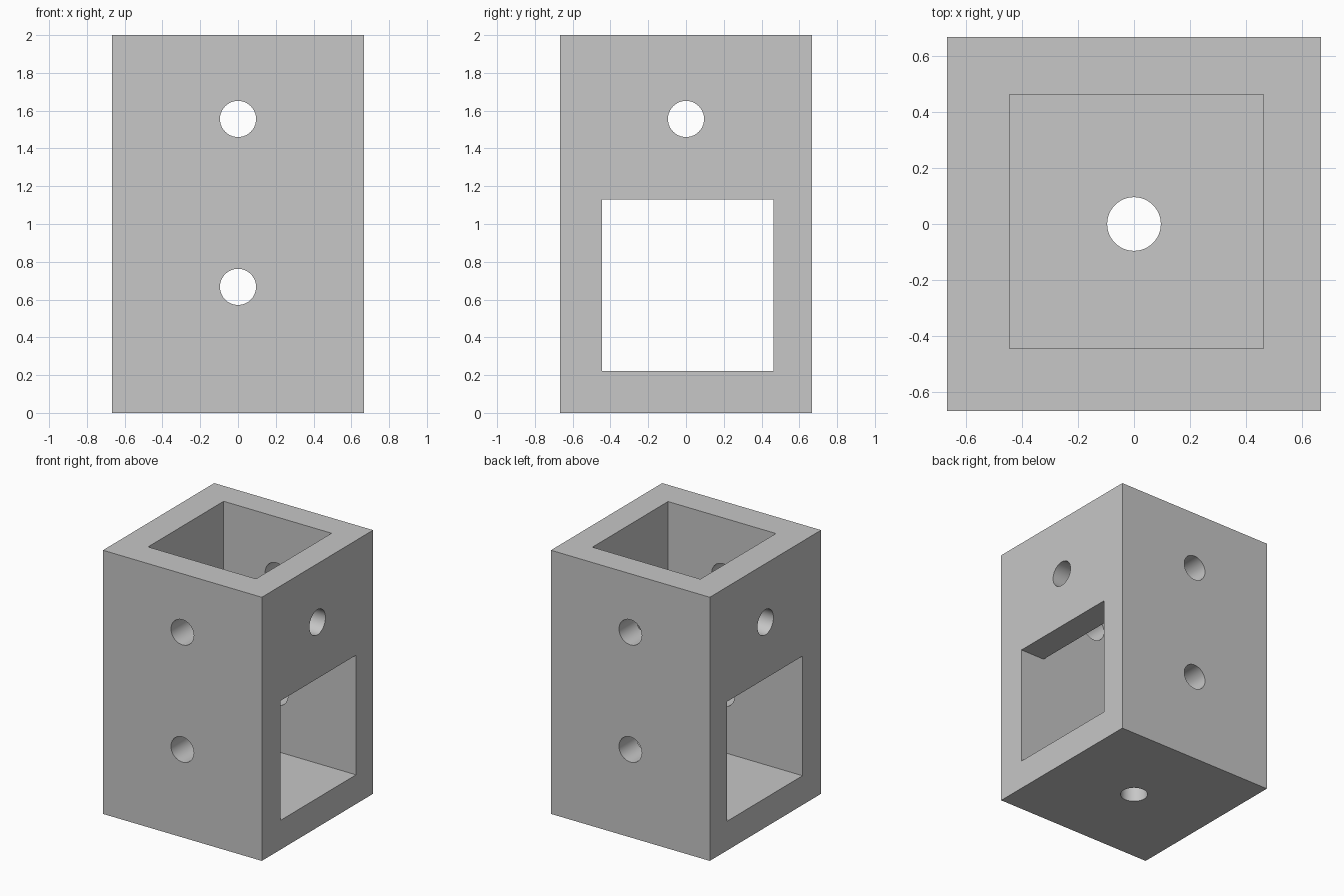
import bpy
import bmesh
import math
from mathutils import Matrix

cube = bpy.data.objects.get("Cube")
if cube:
    bpy.data.objects.remove(cube, do_unlink=True)

HALF = 2 / 3             # half the block width
HEIGHT = 2.0
LOW, HIGH = -0.444, 0.462  # pocket limits across the block
FLOOR, LINTEL = 0.222, 1.129
HOLE = 0.0956            # screw hole radius
UPPER, LOWER = 1.556, 0.667

grey = bpy.data.materials.new("plain grey")
grey.use_nodes = True
colour = (0.57, 0.57, 0.57, 1)
grey.diffuse_color = colour
grey.node_tree.nodes["Principled BSDF"].inputs["Base Color"].default_value = colour


def make_object(name, bm):
    bmesh.ops.recalc_face_normals(bm, faces=bm.faces)
    mesh = bpy.data.meshes.new(name)
    bm.to_mesh(mesh)
    bm.free()
    mesh.materials.append(grey)
    obj = bpy.data.objects.new(name, mesh)
    bpy.context.collection.objects.link(obj)
    return obj


def drill(name, axis, z, length):
    bm = bmesh.new()
    turn = Matrix.Rotation(math.pi / 2, 4, axis) if axis else Matrix()
    bmesh.ops.create_cone(bm, cap_ends=True, segments=64, radius1=HOLE,
                          radius2=HOLE, depth=length,
                          matrix=Matrix.Translation((0, 0, z)) @ turn)
    return make_object(name, bm)


# Solid block
bm = bmesh.new()
bmesh.ops.create_cube(bm, size=1)
bmesh.ops.scale(bm, vec=(2 * HALF, 2 * HALF, HEIGHT), verts=bm.verts)
bmesh.ops.translate(bm, vec=(0, 0, HEIGHT / 2), verts=bm.verts)
block = make_object("bracket_block", bm)

# Open-topped pocket joined with the side windows, as one T-shaped profile
profile = [(-1, FLOOR), (1, FLOOR), (1, LINTEL), (HIGH, LINTEL),
           (HIGH, 2.2), (LOW, 2.2), (LOW, LINTEL), (-1, LINTEL)]
bm = bmesh.new()
face = bm.faces.new([bm.verts.new((x, LOW, z)) for x, z in profile])
grown = bmesh.ops.extrude_face_region(bm, geom=[face])["geom"]
bmesh.ops.translate(bm, vec=(0, HIGH - LOW, 0),
                    verts=[v for v in grown if isinstance(v, bmesh.types.BMVert)])
cutters = [make_object("pocket_cutter", bm)]

# Screw holes: two front to back, one side to side, one through the floor
cutters += [drill("upper_front_drill", "X", UPPER, 2),
            drill("lower_front_drill", "X", LOWER, 2),
            drill("side_drill", "Y", UPPER, 2),
            drill("floor_drill", None, 0.1, 0.6)]

# Cut everything out of the block
bpy.ops.object.select_all(action="DESELECT")
block.select_set(True)
bpy.context.view_layer.objects.active = block
for cutter in cutters:
    cutter.hide_render = True
    mod = block.modifiers.new(cutter.name, "BOOLEAN")
    mod.operation = "DIFFERENCE"
    mod.solver = "EXACT"
    mod.object = cutter
    bpy.ops.object.modifier_apply(modifier=mod.name)
    bpy.data.objects.remove(cutter, do_unlink=True)

bpy.ops.object.shade_smooth_by_angle(angle=math.radians(30))
